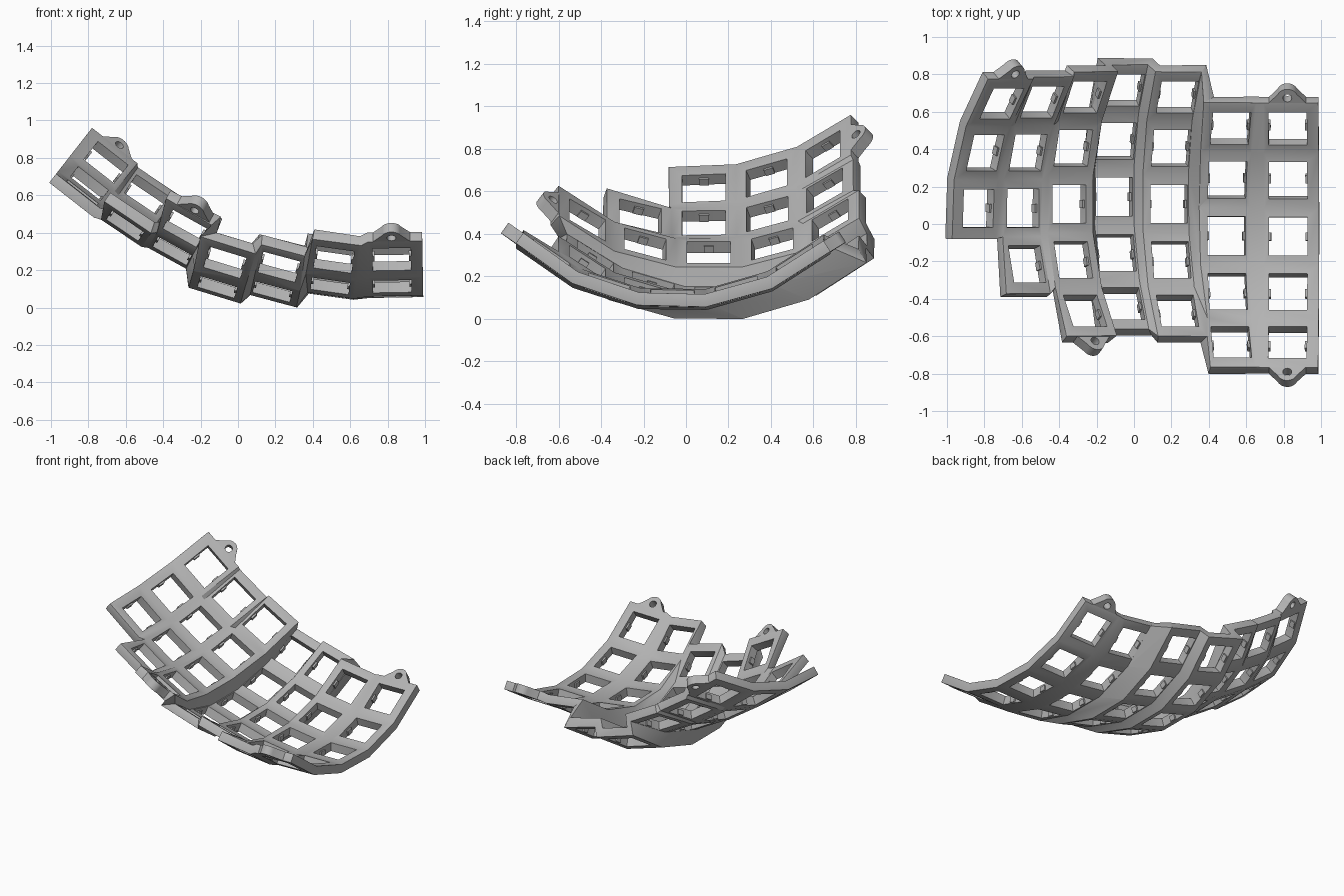
import bpy, bmesh, math
from mathutils import Vector, Matrix

if "Cube" in bpy.data.objects:
    bpy.data.objects.remove(bpy.data.objects["Cube"])

R, STEP = 1.05, math.radians(17)      # column curvature
HOLE, SIDE, END, T = 0.1025, 0.1275, 0.165, 0.06

# column: centre of third key (x, y, z), sideways tilt, lengthways tilt, number of keys
COLS = [(-0.85, 0.085, 0.585, 38, 3, 3), (-0.61, 0.085, 0.42, 34, 1, 4),
        (-0.36, 0.107, 0.28, 29, 0, 5), (-0.115, 0.145, 0.085, 17, 0, 5),
        (0.18, 0.107, 0.06, 15, 0, 5), (0.49, -0.064, 0.085, 8, -1, 5),
        (0.825, -0.067, 0.08, -1, -1.5, 5)]

grey = bpy.data.materials.new("plain grey")
grey.diffuse_color = (0.45, 0.45, 0.45, 1)
grey.use_nodes = True
grey.node_tree.nodes["Principled BSDF"].inputs["Base Color"].default_value = grey.diffuse_color


def key_frame(c, r):
    """Matrix of a key: local x across, y along the column, z out of the plate."""
    x, y, z, tilt, a0, n = COLS[c]
    th, a0 = math.radians(tilt), math.radians(a0)
    phi = a0 + (2 - r) * STEP
    nrm = Vector((math.sin(th), 0, math.cos(th)))
    pos = Vector((x, y + R * (math.sin(phi) - math.sin(a0)), z)) + nrm * R * (math.cos(a0) - math.cos(phi))
    return Matrix.Translation(pos) @ Matrix.Rotation(th, 4, 'Y') @ Matrix.Rotation(phi, 4, 'X')


def add_object(name, bm):
    me = bpy.data.meshes.new(name)
    bm.to_mesh(me)
    bm.free()
    ob = bpy.data.objects.new(name, me)
    bpy.context.collection.objects.link(ob)
    me.materials.append(grey)
    return ob


# curved sheet: a ring of four quads round each key hole, plus webs between columns
bm = bmesh.new()
HALF = R * math.tan(STEP / 2)         # neighbouring keys meet here
edge = {}
for c, col in enumerate(COLS):
    n = col[5]
    for b in range(n + 1):
        r = min(b, n - 1)
        v = END if b == 0 else (-END if b == n else HALF)
        left = 0.172 if c == 0 else (0.165 if b > COLS[c - 1][5] else SIDE)
        right = 0.165 if c == len(COLS) - 1 else SIDE
        for s, u in ((0, -left), (1, right)):
            edge[c, s, b] = bm.verts.new(key_frame(c, r) @ Vector((u, v, 0)))
    for r in range(n):
        m = key_frame(c, r)
        inner = [bm.verts.new(m @ Vector((u * HOLE, v * HOLE, 0)))
                 for u, v in ((-1, -1), (1, -1), (1, 1), (-1, 1))]
        outer = [edge[c, 0, r + 1], edge[c, 1, r + 1], edge[c, 1, r], edge[c, 0, r]]
        for i in range(4):
            j = (i + 1) % 4
            bm.faces.new((outer[i], outer[j], inner[j], inner[i]))
for c in range(len(COLS) - 1):
    for r in range(min(COLS[c][5], COLS[c + 1][5])):
        bm.faces.new((edge[c, 1, r + 1], edge[c + 1, 0, r + 1], edge[c + 1, 0, r], edge[c, 1, r]))
plate = add_object("key_plate", bm)
sol = plate.modifiers.new("thickness", 'SOLIDIFY')
sol.thickness, sol.offset, sol.use_even_offset = T, 0, True
me = bpy.data.meshes.new_from_object(plate.evaluated_get(bpy.context.evaluated_depsgraph_get()))
plate.modifiers.clear()
plate.data = me

# round the outer rim only, leaving the key holes crisp
centres = [key_frame(c, r).translation for c in range(len(COLS)) for r in range(COLS[c][5])]
bm = bmesh.new()
bm.from_mesh(me)
rim = []
for e in bm.edges:
    mid = (e.verts[0].co + e.verts[1].co) / 2
    if len(e.link_faces) == 2 and e.calc_face_angle() > math.radians(70) \
            and min((mid - k).length for k in centres) > 0.122:
        rim.append(e)
bmesh.ops.bevel(bm, geom=rim, offset=0.02, segments=3, profile=0.5, affect='EDGES', clamp_overlap=True)
bm.to_mesh(me)
bm.free()

# small retaining nubs on both side walls of each key hole
bm = bmesh.new()
for c, col in enumerate(COLS):
    for r in range(col[5]):
        for s in (-1, 1):
            m = key_frame(c, r) @ Matrix.Translation((s * (HOLE - 0.002), 0, -0.008))
            bmesh.ops.create_cube(bm, size=1, matrix=m @ Matrix.Diagonal((0.018, 0.045, 0.036, 1)))
nubs = add_object("switch_nubs", bm)


def screw_tab(name, c, r, s):
    """Rounded ear with a screw hole on the end of a column (s = 1 back, -1 front)."""
    m, cy = key_frame(c, r), 0.195
    outer, hole = [], []
    for i in range(13):
        a = math.radians(25 + 130 * i / 12)
        outer.append((0.056 * math.cos(a), cy + 0.056 * math.sin(a)))
        hole.append(a)
    for i in range(11):
        outer.append((-0.105 + 0.021 * i, 0.158))
        hole.append(math.radians(165 + 210 * i / 10))
    inner = [(0.024 * math.cos(a), cy + 0.024 * math.sin(a)) for a in hole]
    bm = bmesh.new()
    rings = [[bm.verts.new(m @ Vector((u, s * v, w))) for u, v in pts]
             for pts, w in ((outer, T / 2), (inner, T / 2), (inner, -T / 2), (outer, -T / 2))]
    for k in range(4):
        a, b = rings[k], rings[(k + 1) % 4]
        for i in range(len(a)):
            j = (i + 1) % len(a)
            bm.faces.new((a[i], a[j], b[j], b[i]))
    bmesh.ops.recalc_face_normals(bm, faces=bm.faces[:])
    return add_object(name, bm)


tabs = [screw_tab("screw_tab_left_back", 0, 0, 1), screw_tab("screw_tab_left_front", 2, 4, -1),
        screw_tab("screw_tab_right_back", 6, 0, 1), screw_tab("screw_tab_right_front", 6, 4, -1)]

# rest everything on the ground and keep edges sharp
low = min(v.co.z for v in plate.data.vertices)
for ob in [plate, nubs] + tabs:
    ob.data.transform(Matrix.Translation((0, 0, -low)))
    ob.select_set(True)
bpy.context.view_layer.objects.active = plate
bpy.ops.object.shade_smooth_by_angle(angle=math.radians(30))
